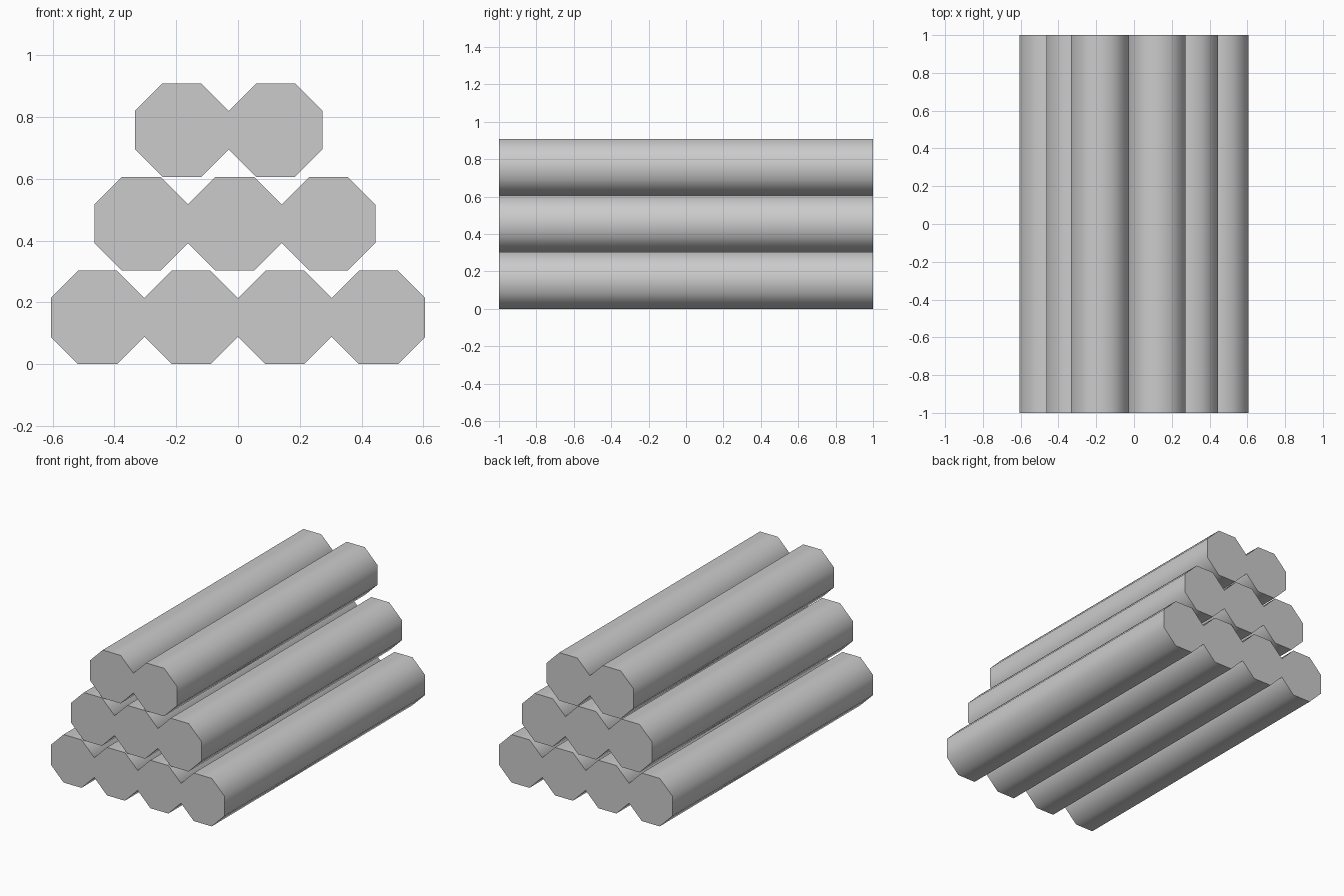
import bpy
import math

cube = bpy.data.objects.get("Cube")
if cube:
    bpy.data.objects.remove(cube, do_unlink=True)

WIDTH = 0.3028   # flat-to-flat width of one log
LENGTH = 2.0
RADIUS = WIDTH / 2 / math.cos(math.pi / 8)

# One plain grey for every log
grey = bpy.data.materials.new("grey")
grey.use_nodes = True
colour = (0.6, 0.6, 0.6, 1)
grey.diffuse_color = colour
grey.node_tree.nodes["Principled BSDF"].inputs["Base Color"].default_value = colour


def add_log(name, x, z):
    """Eight-sided log lying along y, resting on a flat side."""
    bpy.ops.mesh.primitive_cylinder_add(vertices=8, radius=RADIUS, depth=LENGTH)
    log = bpy.context.object
    log.name = name
    # Turn half a side so flats face up and sideways, then lay it down
    log.rotation_euler = (math.pi / 2, 0, math.pi / 8)
    log.rotation_mode = 'XYZ'
    log.rotation_euler = (0, 0, math.pi / 8)
    bpy.ops.object.transform_apply(location=False, rotation=True, scale=False)
    log.rotation_euler = (math.pi / 2, 0, 0)
    bpy.ops.object.transform_apply(location=False, rotation=True, scale=False)
    log.location = (x, 0, z)
    log.data.materials.append(grey)
    bpy.ops.object.shade_smooth_by_angle(angle=math.radians(60))


# Three stacked rows: name, number of logs, sideways shift of the row
rows = [("bottom", 4, 0.0), ("middle", 3, -0.01), ("top", 2, -0.03)]
for level, (row, count, shift) in enumerate(rows):
    for i in range(count):
        x = shift + (i - (count - 1) / 2) * WIDTH
        add_log(f"{row}_log_{i + 1}", x, (level + 0.5) * WIDTH)
